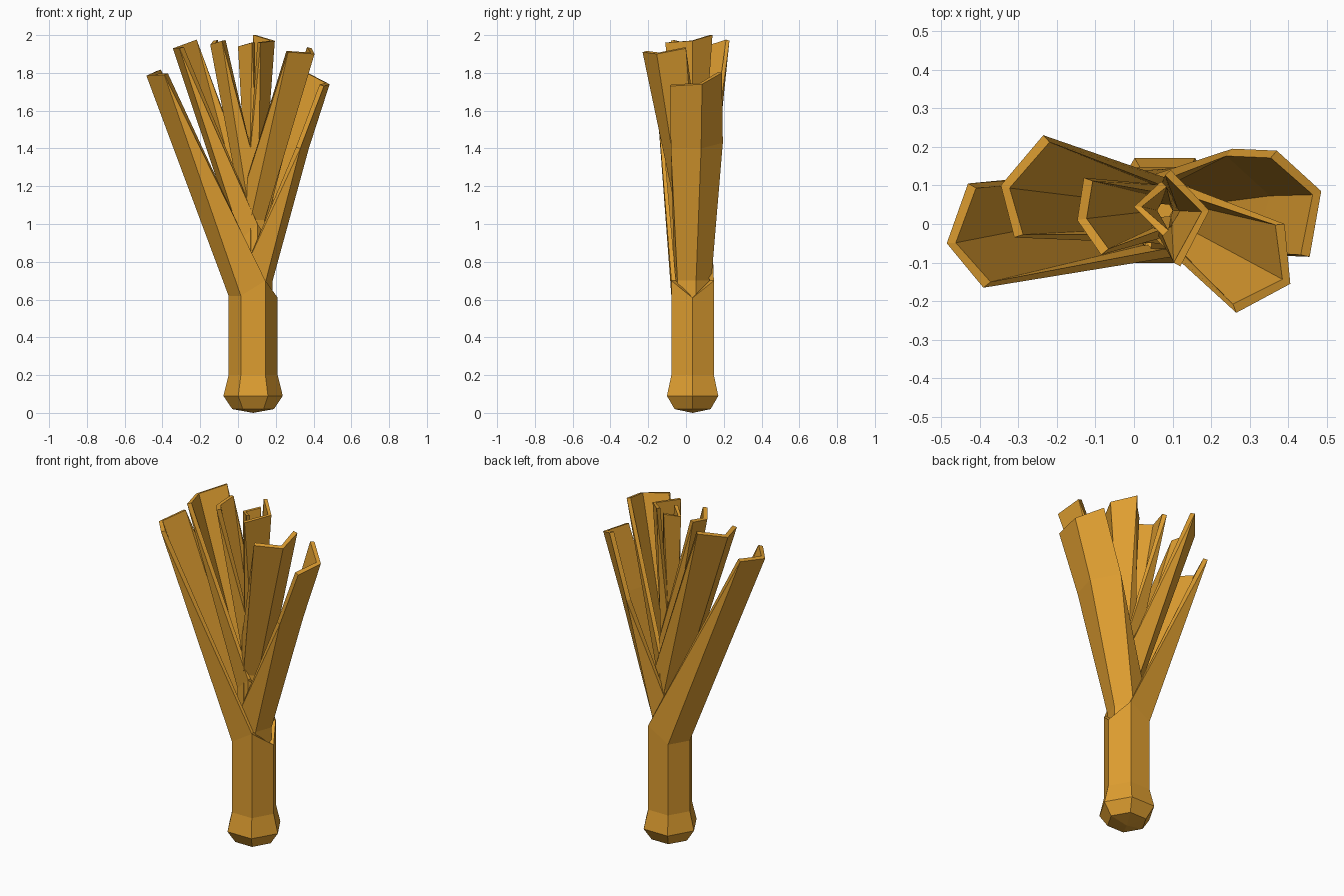
import bpy, bmesh
from math import cos, sin, radians

cube = bpy.data.objects.get("Cube")
if cube:
    bpy.data.objects.remove(cube)

CX, CY = 0.08, 0.035   # axis of the stalk

ochre = bpy.data.materials.new("ochre")
ochre.use_nodes = True
colour = (0.73, 0.34, 0.03, 1)
ochre.diffuse_color = colour
ochre.node_tree.nodes["Principled BSDF"].inputs["Base Color"].default_value = colour


def ring(bm, facing, radius, heights):
    """Hexagon starting 120 degrees clockwise of the facing direction."""
    verts = []
    for i, z in enumerate(heights):
        a = radians(facing - 120 + 60 * i)
        verts.append(bm.verts.new((CX + radius * cos(a), CY + radius * sin(a), z)))
    return verts


def bridge(bm, low, high, closed=True):
    n = len(low)
    for i in range(n if closed else n - 1):
        j = (i + 1) % n
        bm.faces.new((low[i], low[j], high[j], high[i]))


def leaf(name, facing, radius, notch, tip, mid=None, profile=None, thickness=0.025):
    """Hexagonal sheath, split on one side, that opens into a folded blade."""
    bm = bmesh.new()
    rings = [ring(bm, facing, r, [z] * 6) for r, z in profile or [(radius, 0.3)]]
    if profile:
        bm.faces.new(list(reversed(rings[0])))
    low = notch - 0.08
    rings.append(ring(bm, facing, radius, [notch, low, low, low, notch, low - 0.01]))
    for a, b in zip(rings, rings[1:]):
        bridge(bm, a, b)
    # Sheath edge narrows from five corners to the three of the blade
    b = rings[-1]
    rows = [[bm.verts.new(p) for p in row] for row in (mid, tip) if row]
    t = rows[0]
    bm.faces.new((b[0], b[1], t[0]))
    bm.faces.new((b[1], b[2], t[1], t[0]))
    bm.faces.new((b[2], b[3], t[2], t[1]))
    bm.faces.new((b[3], b[4], t[2]))
    if mid:
        bridge(bm, rows[0], rows[1], closed=False)
    mesh = bpy.data.meshes.new(name)
    bm.to_mesh(mesh)
    bm.free()
    mesh.materials.append(ochre)
    obj = bpy.data.objects.new(name, mesh)
    bpy.context.collection.objects.link(obj)
    solid = obj.modifiers.new("thickness", "SOLIDIFY")
    solid.thickness = thickness
    solid.offset = -1


# Stalk with its bulb, carrying the outermost leaf
leaf("stalk_and_right_leaf", 180, 0.13, 0.70,
     [(-0.43, 0.105, 1.81), (-0.485, -0.05, 1.785), (-0.39, -0.165, 1.79)],
     profile=[(0.11, 0.02), (0.157, 0.09), (0.13, 0.2), (0.13, 0.45)])

# Shallow point under the bulb
bm = bmesh.new()
base = ring(bm, 180, 0.11, [0.02] * 6)
point = bm.verts.new((CX, CY, 0))
for i in range(6):
    bm.faces.new((base[(i + 1) % 6], base[i], point))
mesh = bpy.data.meshes.new("bulb_base")
bm.to_mesh(mesh)
bm.free()
mesh.materials.append(ochre)
bpy.context.collection.objects.link(bpy.data.objects.new("bulb_base", mesh))

# Leaves from the outside in
leaf("left_leaf", 10, 0.105, 0.78,
     [(0.455, -0.085, 1.73), (0.485, 0.085, 1.74), (0.37, 0.19, 1.80)],
     mid=[(0.33, -0.08, 1.4), (0.375, 0.08, 1.4), (0.255, 0.195, 1.43)])
leaf("back_right_leaf", 165, 0.09, 1.0,
     [(-0.235, 0.23, 1.97), (-0.345, 0.1, 1.93), (-0.31, -0.035, 1.93)])
leaf("front_left_leaf", -40, 0.08, 1.1,
     [(0.265, -0.23, 1.91), (0.405, -0.155, 1.90), (0.39, 0, 1.93)])
leaf("inner_right_leaf", 185, 0.07, 1.2,
     [(-0.13, 0.12, 1.97), (-0.147, 0.01, 1.95), (-0.085, -0.08, 1.97)])
leaf("inner_left_leaf", 0, 0.055, 1.25,
     [(0.12, -0.11, 1.96), (0.195, 0.035, 1.97), (0.095, 0.14, 2.0)], thickness=0.02)
leaf("heart_leaf", 180, 0.04, 1.3,
     [(0.07, 0.11, 1.96), (0, 0.045, 1.94), (0.075, -0.03, 1.96)], thickness=0.02)
